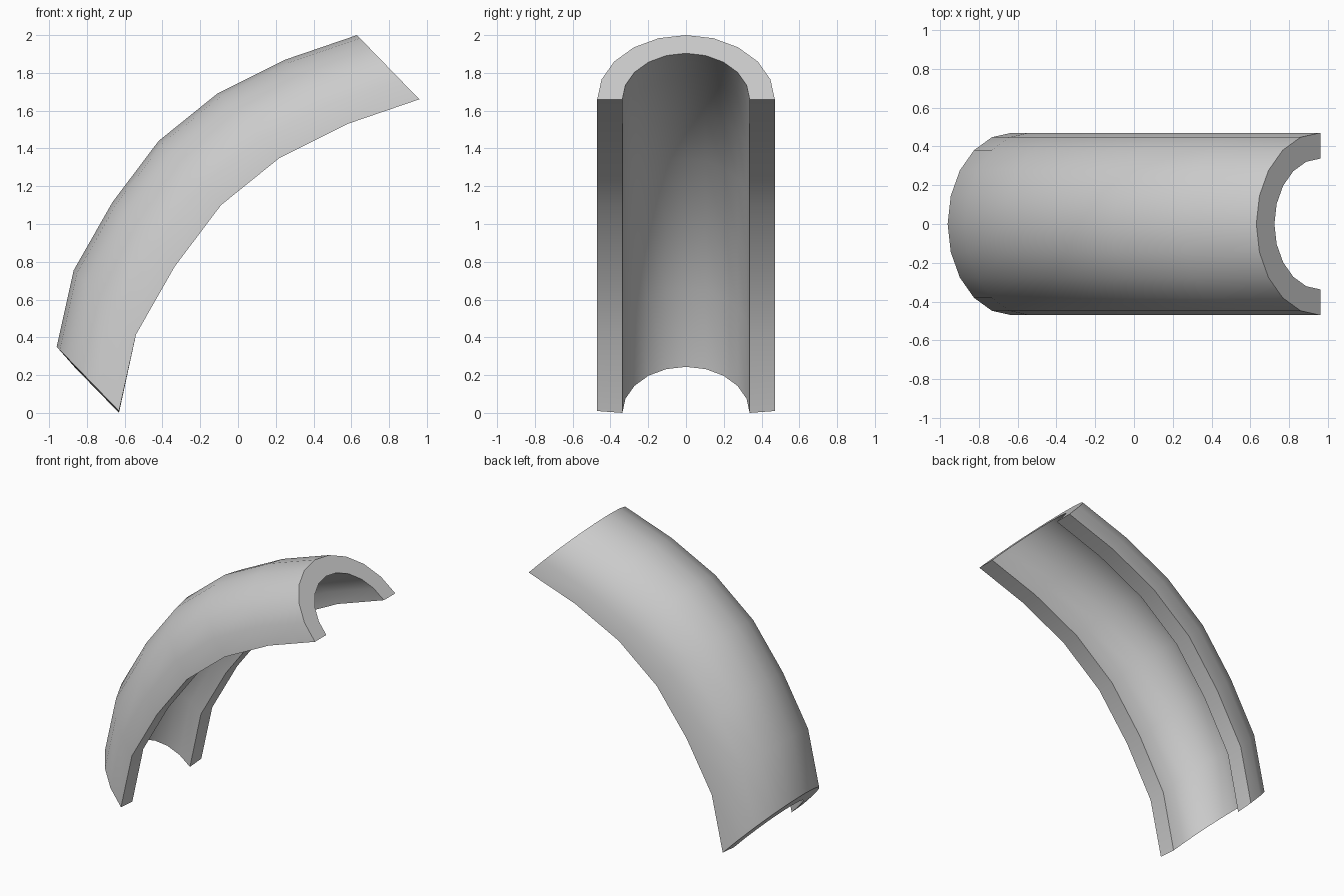
import bpy, bmesh
from math import sin, cos, pi

if "Cube" in bpy.data.objects:
    bpy.data.objects.remove(bpy.data.objects["Cube"])

# Path of the half-pipe's axis in x, z
PATH = [(-0.63, 0.01), (-0.54, 0.415), (-0.335, 0.775), (-0.09, 1.10),
        (0.22, 1.35), (0.58, 1.53), (0.96, 1.66)]
CROWN = (-0.33, 0.34)        # axis to crown offset
R_OUT, R_IN, N = 0.47, 0.337, 10


def arc(px, pz, radius):
    """Half-circle of points in the slanted cross-section plane."""
    k = radius / R_OUT
    out = []
    for j in range(N + 1):
        a = pi * j / N
        out.append((px + CROWN[0] * k * sin(a), -radius * cos(a), pz + CROWN[1] * k * sin(a)))
    return out


bm = bmesh.new()
rings = []
for i, (px, pz) in enumerate(PATH):
    # inner lip reaches slightly past the outer one at the low end
    dz = -0.01 if i == 0 else 0
    pts = arc(px, pz, R_OUT) + arc(px, pz + dz, R_IN)[::-1]
    rings.append([bm.verts.new(p) for p in pts])

# Skin of outer wall, inner wall and both rims
M = 2 * (N + 1)
for a, b in zip(rings, rings[1:]):
    for j in range(M):
        k = (j + 1) % M
        bm.faces.new((a[j], a[k], b[k], b[j])).smooth = True

# Flat end faces
for ring in (rings[0], rings[-1]):
    for j in range(N):
        bm.faces.new((ring[j], ring[j + 1], ring[M - 2 - j], ring[M - 1 - j]))

bmesh.ops.recalc_face_normals(bm, faces=bm.faces)

mesh = bpy.data.meshes.new("curved_half_pipe")
bm.to_mesh(mesh)
bm.free()
pipe = bpy.data.objects.new("curved_half_pipe", mesh)
bpy.context.collection.objects.link(pipe)

# Smooth walls with crisp rims and ends
bpy.context.view_layer.objects.active = pipe
pipe.select_set(True)
bpy.ops.object.shade_smooth_by_angle(angle=0.7)
